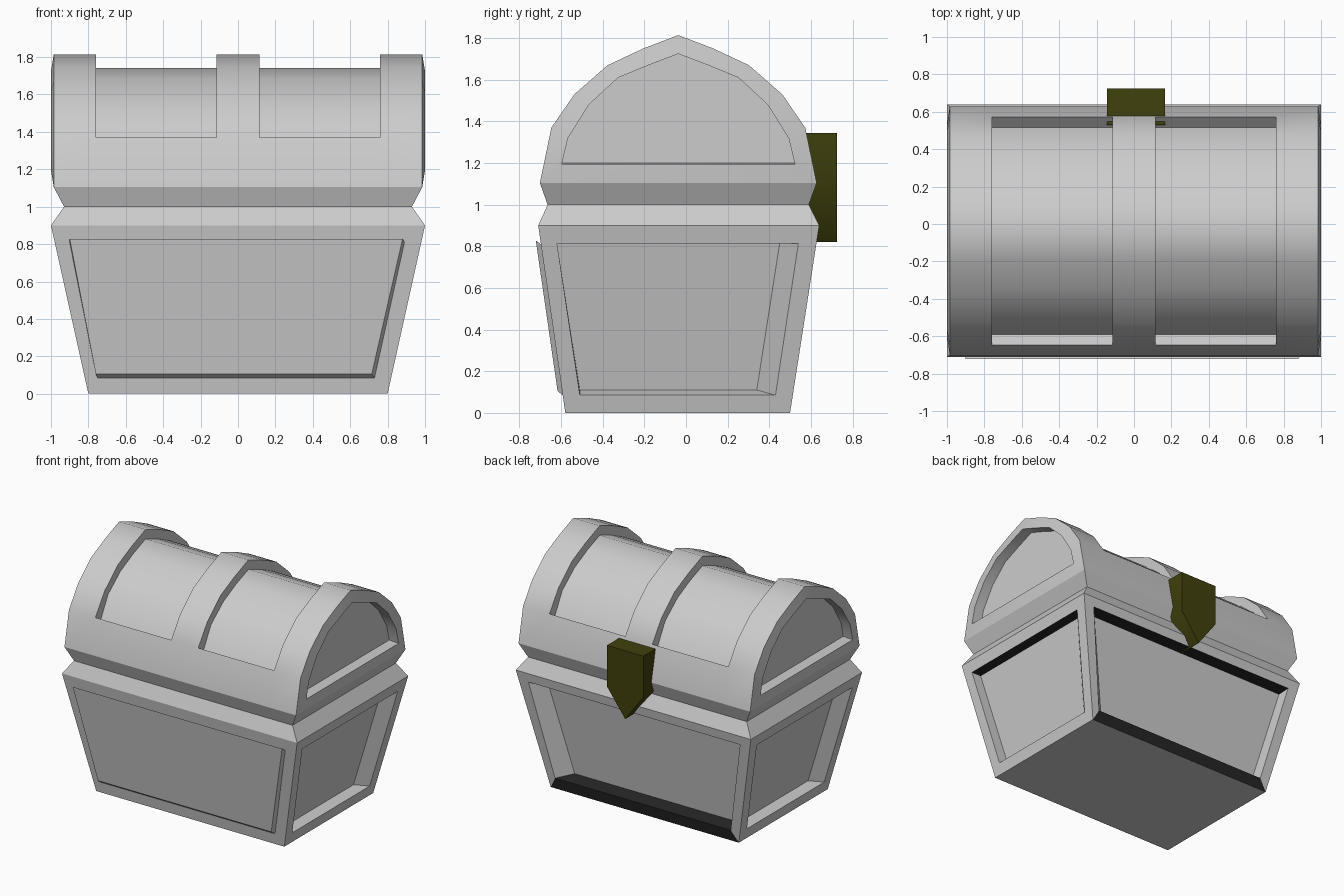
import bpy, bmesh, math
from mathutils import Vector

cube = bpy.data.objects.get("Cube")
if cube:
    bpy.data.objects.remove(cube)


def material(name, rgb):
    m = bpy.data.materials.new(name)
    m.use_nodes = True
    m.diffuse_color = (*rgb, 1)
    m.node_tree.nodes["Principled BSDF"].inputs["Base Color"].default_value = (*rgb, 1)
    return m


GREY = material("light_grey", (0.605, 0.605, 0.605))
BLACK = material("near_black", (0.018, 0.018, 0.018))
OLIVE = material("dark_olive", (0.052, 0.052, 0.004))


def face(bm, pts):
    """Add a face from a loop of points."""
    return bm.faces.new([bm.verts.new(Vector(p)) for p in pts])


def bridge(bm, a, b):
    """Join two closed loops with a ring of faces."""
    n = len(a)
    return [face(bm, (a[i], a[(i + 1) % n], b[(i + 1) % n], b[i])) for i in range(n)]


def finish(bm, name, mats, smooth_angle=None):
    bmesh.ops.remove_doubles(bm, verts=bm.verts, dist=1e-4)
    bmesh.ops.recalc_face_normals(bm, faces=bm.faces)
    if smooth_angle:
        for f in bm.faces:
            f.smooth = True
        for e in bm.edges:
            e.smooth = e.calc_face_angle(math.pi) < math.radians(smooth_angle)
    mesh = bpy.data.meshes.new(name)
    bm.to_mesh(mesh)
    bm.free()
    for mat in mats:
        mesh.materials.append(mat)
    bpy.context.collection.objects.link(bpy.data.objects.new(name, mesh))


def rect(x, y0, y1, z):
    return [(-x, y0, z), (x, y0, z), (x, y1, z), (-x, y1, z)]


# Chest body: tapered box with a panel on each wall
TOP = 0.9


def wall_front(z):
    return -0.58 - 0.13 * z / TOP


def wall_back(z):
    return 0.5 + 0.14 * z / TOP


def wall_end(z):
    return 0.8 + 0.2 * z / TOP


def on_wall(side, u, z, out=0):
    if side == "front":
        return (u, wall_front(z) - out, z)
    if side == "back":
        return (u, wall_back(z) + out, z)
    sign = 1 if side == "left" else -1
    return (sign * (wall_end(z) + out), u, z)


def quad(side, bottom, top, out=0):
    """bottom and top are (low u, high u, z)."""
    (a, b, z0), (c, d, z1) = bottom, top
    return [on_wall(side, u, z, out) for u, z in ((a, z0), (b, z0), (d, z1), (c, z1))]


def panel(bm, side, rim, floor, out):
    """Frame, inner walls and floor of one panel; returns frame and walls, bottom first."""
    if side in ("front", "back"):
        edge = quad(side, (-0.8, 0.8, 0), (-1, 1, TOP))
    else:
        edge = quad(side, (wall_front(0), wall_back(0), 0),
                    (wall_front(TOP), wall_back(TOP), TOP))
    outer, inner = quad(side, *rim), quad(side, *floor, out)
    frame = bridge(bm, edge, outer)
    walls = bridge(bm, outer, inner)
    face(bm, inner)
    return frame, walls


bm = bmesh.new()
panel(bm, "front", ((-0.75, 0.73, 0.085), (-0.9, 0.89, 0.81)),
      ((-0.76, 0.715, 0.105), (-0.9, 0.88, 0.828)), 0.022)
frame, back = panel(bm, "back", ((-0.74, 0.755, 0.085), (-0.9, 0.9, 0.83)),
                    ((-0.74, 0.655, 0.11), (-0.9, 0.81, 0.825)), -0.1)
end_rim_quad = ((-0.51, 0.43, 0.085), (-0.62, 0.54, 0.815))
left = panel(bm, "left", end_rim_quad, ((-0.51, 0.34, 0.11), (-0.62, 0.45, 0.815)), -0.08)[1]
right = panel(bm, "right", end_rim_quad, ((-0.42, 0.43, 0.11), (-0.53, 0.54, 0.815)), -0.08)[1]
for f in (frame[0], back[0], back[2], left[2], right[2]):
    f.material_index = 1
face(bm, rect(0.8, wall_front(0), wall_back(0), 0))
neck = rect(0.93, -0.665, 0.59, 1.0)
bridge(bm, rect(1.0, wall_front(TOP), wall_back(TOP), TOP), neck)
face(bm, neck)
finish(bm, "chest_body", [GREY, BLACK])

# Flared rim between the body and the lid
MID = -0.037
bm = bmesh.new()
rim_top = rect(0.985, MID - 0.665, MID + 0.665, 1.105)
bridge(bm, neck, rim_top)
face(bm, neck)
face(bm, rim_top)
finish(bm, "lid_rim", [GREY])


# Domed lid with three straps, sunken fields and sunken ends
def arch(half):
    """Mirror a half profile (half width, z) about the lid's ridge."""
    return [(MID - w, z) for w, z in half] + [(MID + w, z) for w, z in half[-2::-1]]


def at(x, profile):
    return [(x, y, z) for y, z in profile]


strap = arch([(0.665, 1.105), (0.61, 1.37), (0.5, 1.53), (0.34, 1.67), (0.17, 1.75), (0, 1.815)])
field = arch([(0.6, 1.105), (0.553, 1.315), (0.455, 1.49), (0.305, 1.61), (0.15, 1.685), (0, 1.742)])
end_rim = arch([(0.56, 1.195), (0.53, 1.32), (0.43, 1.48), (0.29, 1.61), (0.145, 1.67), (0, 1.725)])
end_floor = [(y, max(z, 1.2)) for y, z in end_rim]

bm = bmesh.new()
stations = [-0.985, -0.76, -0.115, 0.115, 0.76, 0.985]
last = len(strap) - 1
for k, (x0, x1) in enumerate(zip(stations, stations[1:])):
    sunken = k % 2 == 1
    for i in range(last):
        low = i in (0, last - 1)
        prof = field if sunken and not low else strap
        a, b = at(x0, prof), at(x1, prof)
        face(bm, (a[i], a[i + 1], b[i + 1], b[i]))
        if sunken and not low:
            for x in (x0, x1):
                s, f = at(x, strap), at(x, field)
                face(bm, (s[i], s[i + 1], f[i + 1], f[i]))
    if sunken:
        for i in (1, last - 1):
            face(bm, (at(x0, strap)[i], at(x1, strap)[i], at(x1, field)[i], at(x0, field)[i]))
    face(bm, [(x, y, 1.105) for x, y in ((x0, strap[0][0]), (x1, strap[0][0]),
                                         (x1, strap[last][0]), (x0, strap[last][0]))])
for s in (-1, 1):
    bridge(bm, at(s * 0.985, strap), at(s, end_rim))
    bridge(bm, at(s, end_rim), at(s * 0.92, end_floor))
    face(bm, at(s * 0.92, end_floor))
finish(bm, "lid", [GREY], 50)

# Pointed clasp on the back
bm = bmesh.new()
outline = [(-0.145, 1.345), (0.165, 1.345), (0.165, 1.03), (0.01, 0.82), (-0.145, 1.03)]
inner, outer = ([(x, y, z) for x, z in outline] for y in (0.53, 0.725))
bridge(bm, inner, outer)
face(bm, inner)
face(bm, outer)
finish(bm, "clasp", [OLIVE], 60)
